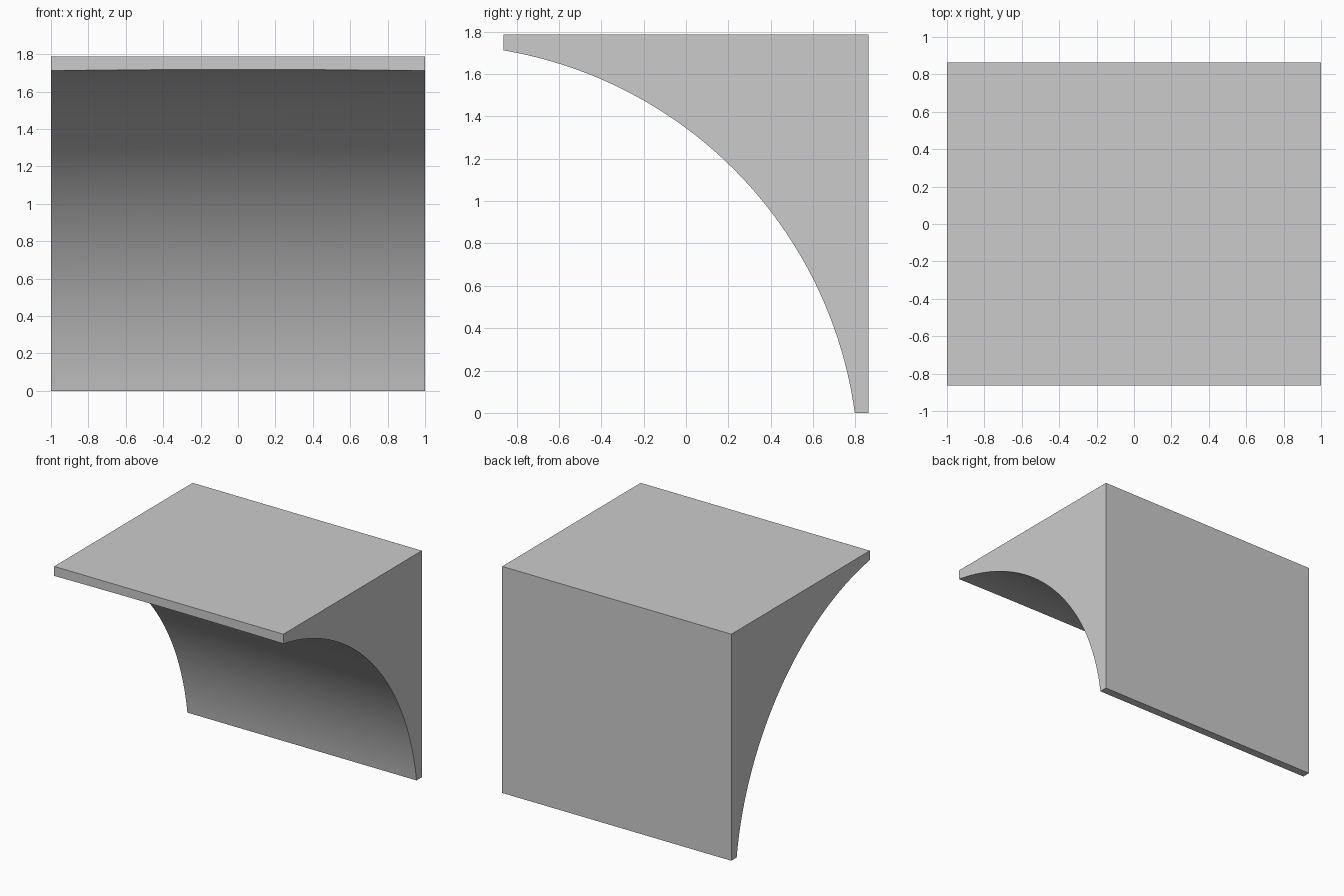
import bpy, bmesh, math

if "Cube" in bpy.data.objects:
    bpy.data.objects.remove(bpy.data.objects["Cube"])

# Side profile: a block with a circular cove cut from the front lower corner
HALF_Y, TOP = 0.8625, 1.787
CY, CZ, R = -1.198, -0.2735, 2.0137
ARC_STEPS, COLUMNS = 64, 8
A0 = math.asin(-CZ / R)                 # bottom end of the cove, z = 0
A1 = math.acos((-HALF_Y - CY) / R)      # front end of the cove, y = -HALF_Y


def profile(x):
    """Closed (y, z) outline at x; the cove rises very slightly mid-span."""
    pts = [(HALF_Y, 0), (HALF_Y, TOP), (-HALF_Y, TOP)]
    for i in range(ARC_STEPS + 1):
        a = A1 + (A0 - A1) * i / ARC_STEPS
        z = CZ + R * math.sin(a)
        z += 0.006 * (1 - x * x) * z / 1.71
        pts.append((CY + R * math.cos(a), max(z, 0)))
    return pts


# Cove block: profile swept along x
bm = bmesh.new()
rows = []
for c in range(COLUMNS + 1):
    x = -1 + 2 * c / COLUMNS
    rows.append([bm.verts.new((x, y, z)) for y, z in profile(x)])
n = len(rows[0])
for a, b in zip(rows, rows[1:]):
    for i in range(n):
        j = (i + 1) % n
        bm.faces.new((a[i], a[j], b[j], b[i]))

# Flat end faces
bm.faces.new(rows[0])
bm.faces.new(rows[-1])
bmesh.ops.recalc_face_normals(bm, faces=bm.faces)

mesh = bpy.data.meshes.new("cove_block")
bm.to_mesh(mesh)
bm.free()
block = bpy.data.objects.new("cove_block", mesh)
bpy.context.collection.objects.link(block)
bpy.context.view_layer.objects.active = block
block.select_set(True)
bpy.ops.object.shade_smooth_by_angle(angle=math.radians(30))
